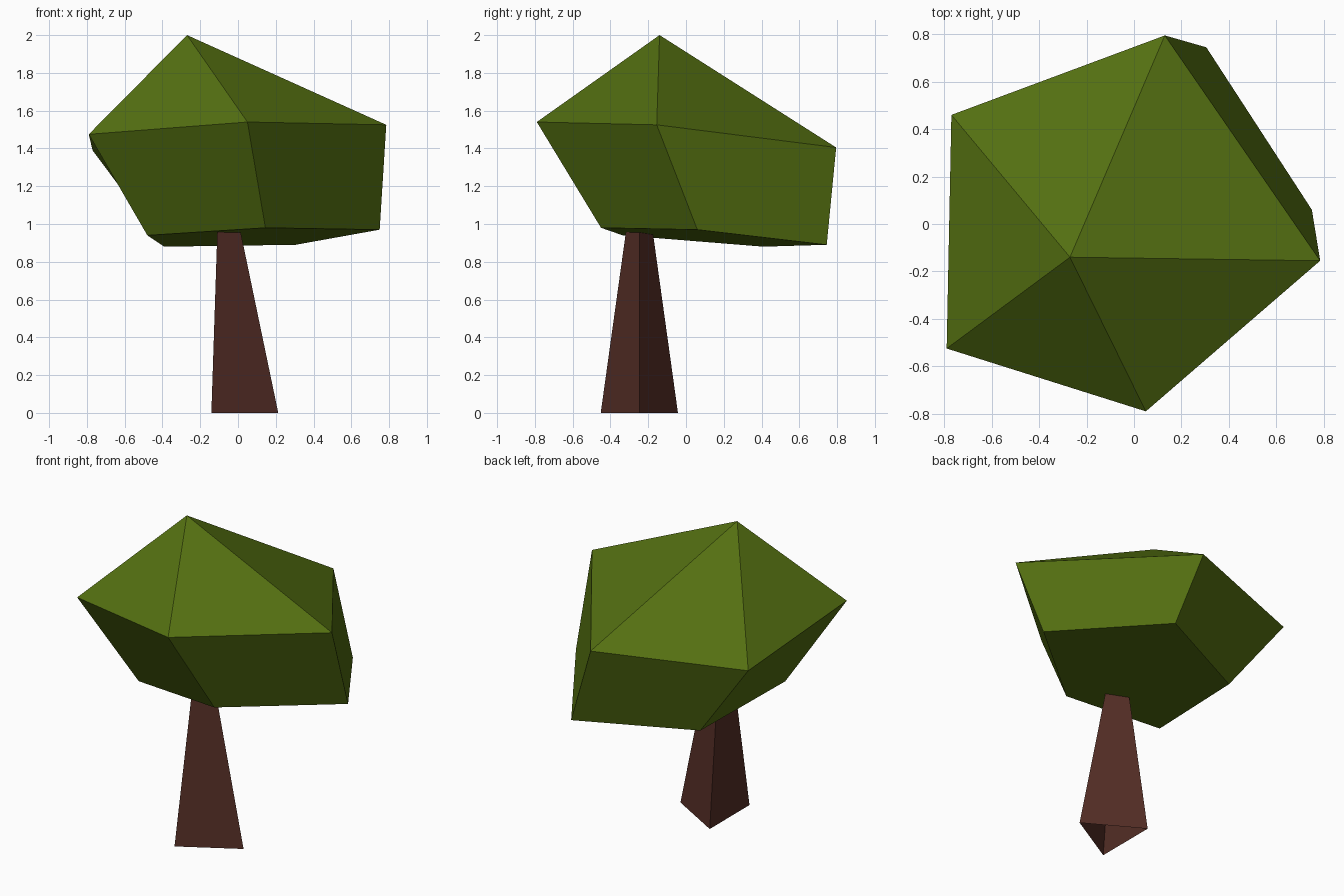
import bpy
import bmesh
from math import cos, sin, tau

if "Cube" in bpy.data.objects:
    bpy.data.objects.remove(bpy.data.objects["Cube"])


def material(name, rgb):
    m = bpy.data.materials.new(name)
    m.diffuse_color = (*rgb, 1)
    m.use_nodes = True
    m.node_tree.nodes["Principled BSDF"].inputs["Base Color"].default_value = m.diffuse_color
    return m


def loft(name, rings, mat, apex=None, cap_bottom=False):
    """Bridge rings (counter-clockwise, bottom to top) with flat faces."""
    bm = bmesh.new()
    loops = [[bm.verts.new(p) for p in ring] for ring in rings]
    n = len(loops[0])
    for low, high in zip(loops, loops[1:]):
        for i in range(n):
            j = (i + 1) % n
            bm.faces.new((low[i], low[j], high[j], high[i]))
    if apex:
        tip = bm.verts.new(apex)
        for i in range(n):
            bm.faces.new((loops[-1][i], loops[-1][(i + 1) % n], tip))
    if cap_bottom:
        bm.faces.new(loops[0][::-1])
    mesh = bpy.data.meshes.new(name)
    bm.to_mesh(mesh)
    bm.free()
    mesh.materials.append(mat)
    obj = bpy.data.objects.new(name, mesh)
    bpy.context.collection.objects.link(obj)
    return obj


def triangle(x, y, z, r):
    return [(x + r * cos(tau * i / 3), y + r * sin(tau * i / 3), z) for i in range(3)]


leaf_green = material("leaf green", (0.088, 0.160, 0.0056))
bark_brown = material("bark brown", (0.088, 0.027, 0.019))

# Trunk: open, tapered three-sided tube leaning slightly left
loft("trunk", [triangle(-0.023, -0.247, 0, 0.236),
               triangle(-0.07, -0.247, 0.99, 0.077)], bark_brown)

# Canopy: lopsided five-sided gem with a flat tilted underside
underside = [(0.145, -0.45, 0.98), (0.75, 0.06, 0.97), (0.305, 0.745, 0.89),
             (-0.39, 0.41, 0.88), (-0.48, -0.335, 0.94)]
shoulder = [(0.05, -0.79, 1.54), (0.785, -0.155, 1.525), (0.13, 0.795, 1.405),
            (-0.77, 0.46, 1.39), (-0.79, -0.525, 1.475)]
loft("canopy", [underside, shoulder], leaf_green,
     apex=(-0.27, -0.14, 2.0), cap_bottom=True)
